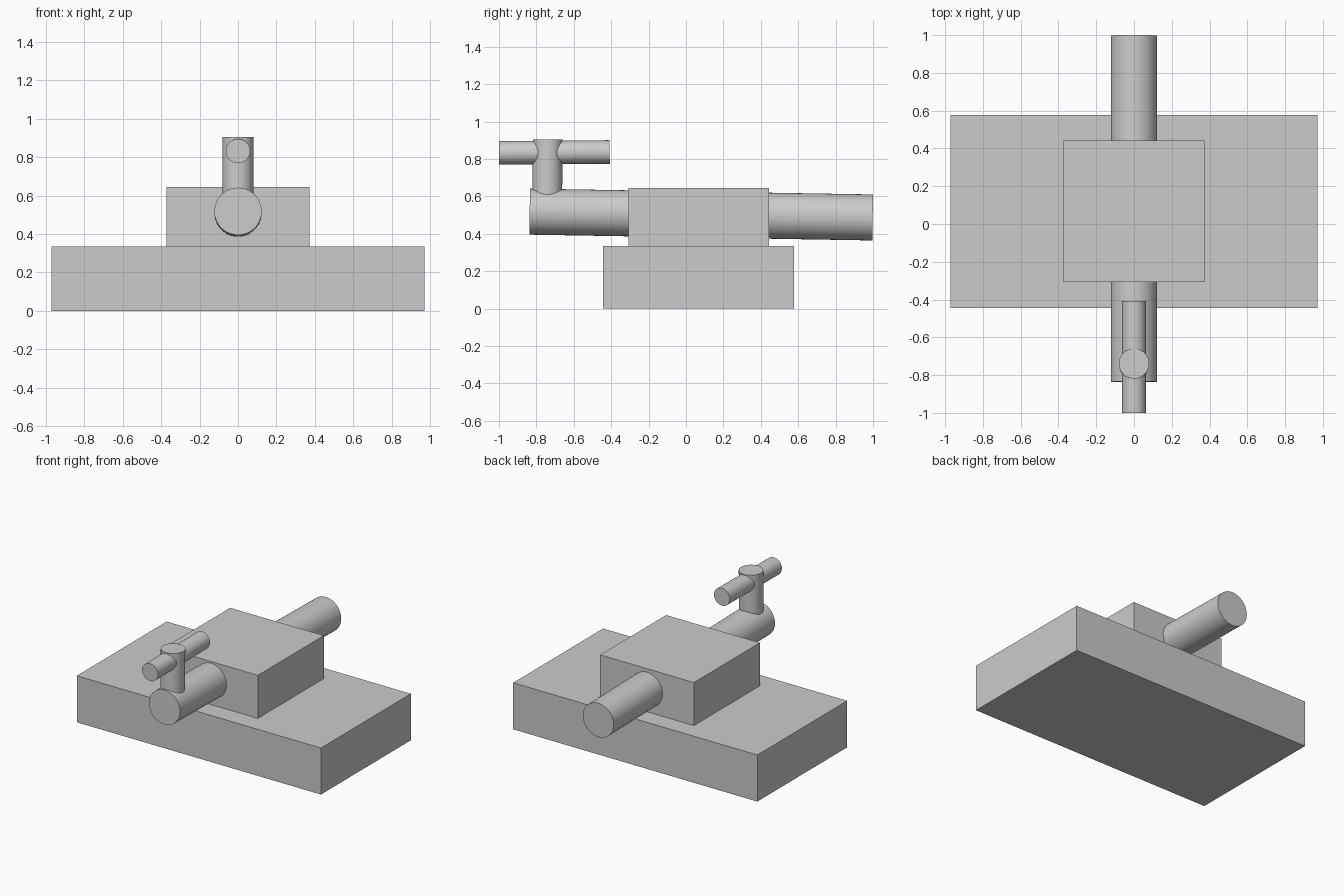
import bpy
import math
from mathutils import Vector

if "Cube" in bpy.data.objects:
    bpy.data.objects.remove(bpy.data.objects["Cube"])


def box(name, lo, hi):
    lo, hi = Vector(lo), Vector(hi)
    bpy.ops.mesh.primitive_cube_add(size=1, location=(lo + hi) / 2)
    ob = bpy.context.object
    ob.name = name
    ob.scale = hi - lo
    bpy.ops.object.transform_apply(location=False, rotation=False, scale=True)
    return ob


def rod(name, start, end, radius):
    start, end = Vector(start), Vector(end)
    axis = end - start
    bpy.ops.mesh.primitive_cylinder_add(
        vertices=64, radius=radius, depth=axis.length,
        location=(start + end) / 2,
        rotation=axis.to_track_quat('Z', 'Y').to_euler())
    ob = bpy.context.object
    ob.name = name
    bpy.ops.object.shade_smooth_by_angle(angle=math.radians(30))
    return ob


# Stepped body
box("base", (-0.972, -0.445, 0), (0.972, 0.577, 0.335))
box("upper_block", (-0.373, -0.307, 0.335), (0.373, 0.443, 0.645))

# Slightly tilted barrel running through the block
rod("barrel", (0, -0.836, 0.518), (0, 0.998, 0.487), 0.123)

# Post and crossbar standing on the front of the barrel
rod("sight_post", (0, -0.743, 0.54), (0, -0.739, 0.904), 0.08)
rod("sight_tube", (0, -1.0, 0.832), (0, -0.408, 0.837), 0.063)
